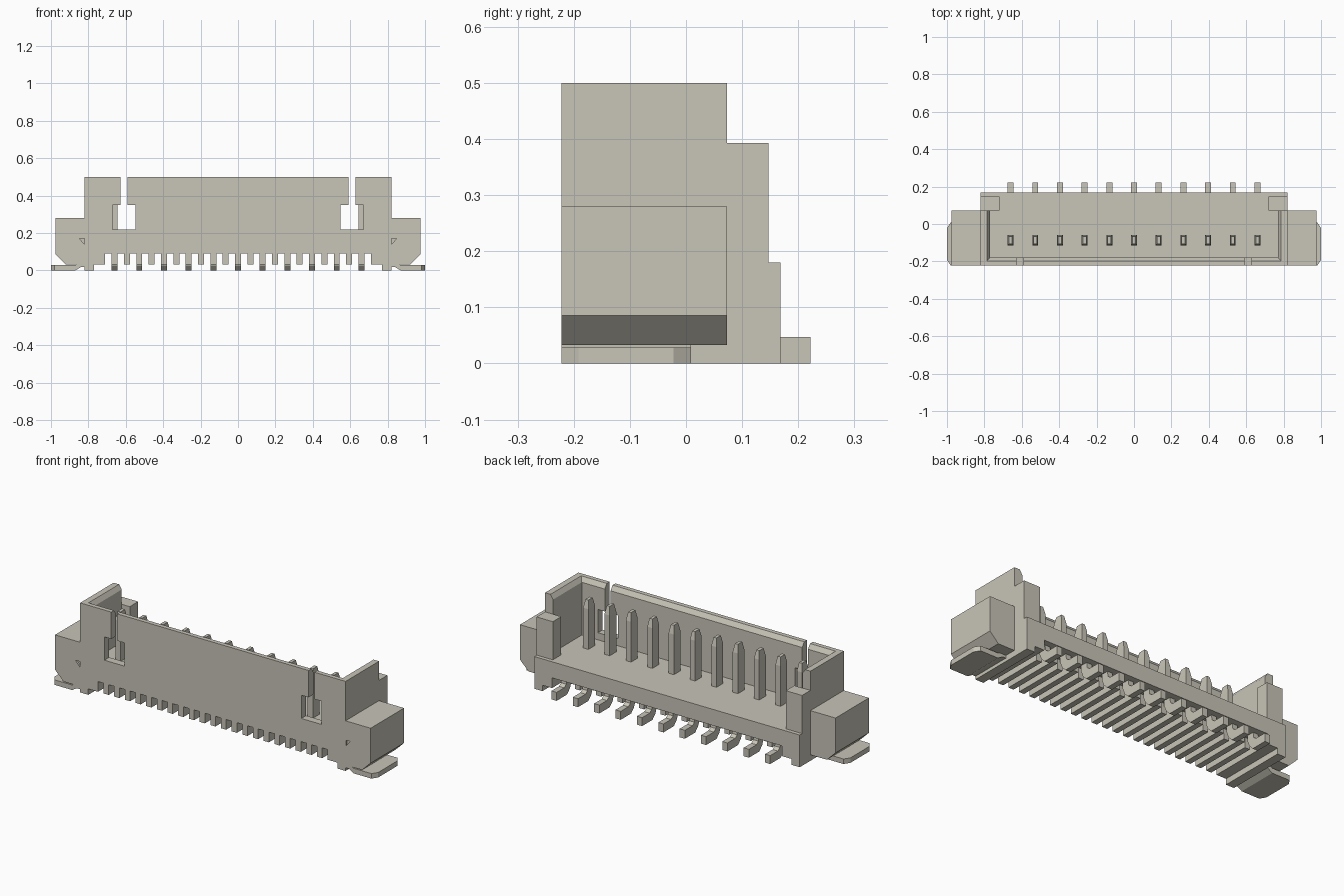
import bpy, bmesh
from mathutils import Vector

cube = bpy.data.objects.get("Cube")
if cube:
    bpy.data.objects.remove(cube, do_unlink=True)

ivory = bpy.data.materials.new("warm_grey_ivory")
colour = (0.58, 0.56, 0.48, 1)
ivory.diffuse_color = colour
ivory.use_nodes = True
ivory.node_tree.nodes["Principled BSDF"].inputs["Base Color"].default_value = colour


def finish(name, bm):
    bmesh.ops.recalc_face_normals(bm, faces=bm.faces)
    mesh = bpy.data.meshes.new(name)
    bm.to_mesh(mesh)
    bm.free()
    mesh.materials.append(ivory)
    obj = bpy.data.objects.new(name, mesh)
    bpy.context.collection.objects.link(obj)
    return obj


def prism(name, points, axis, low, high):
    """Extrude a flat outline along the x, y or z axis."""
    place = {"x": lambda a, b: (low, a, b),
             "y": lambda a, b: (a, low, b),
             "z": lambda a, b: (a, b, low)}[axis]
    bm = bmesh.new()
    face = bm.faces.new([bm.verts.new(place(a, b)) for a, b in points])
    new = bmesh.ops.extrude_face_region(bm, geom=[face])["geom"]
    shift = Vector([high - low if axis == k else 0 for k in "xyz"])
    bmesh.ops.translate(bm, vec=shift,
                        verts=[v for v in new if isinstance(v, bmesh.types.BMVert)])
    return finish(name, bm)


def box(name, x0, x1, y0, y1, z0, z1):
    return prism(name, [(x0, y0), (x1, y0), (x1, y1), (x0, y1)], "z", z0, z1)


def taper(name, lower, upper, z0, z1):
    """Loft between two rectangles given as x0, x1, y0, y1."""
    bm = bmesh.new()
    rings = []
    for (x0, x1, y0, y1), z in ((lower, z0), (upper, z1)):
        rings.append([bm.verts.new((x, y, z))
                      for x, y in ((x0, y0), (x1, y0), (x1, y1), (x0, y1))])
    for ring in rings:
        bm.faces.new(ring)
    for i in range(4):
        j = (i + 1) % 4
        bm.faces.new((rings[0][i], rings[0][j], rings[1][j], rings[1][i]))
    return finish(name, bm)


def cut(target, cutter):
    cutter.hide_render = True
    mod = target.modifiers.new("cut", "BOOLEAN")
    mod.operation = "DIFFERENCE"
    mod.solver = "EXACT"
    mod.object = cutter
    bpy.context.view_layer.objects.active = target
    bpy.ops.object.modifier_apply(modifier=mod.name)
    bpy.data.objects.remove(cutter, do_unlink=True)


def sided(points, side):
    return [(side * a, b) for a, b in points]


FRONT, MID, BACK = -0.222, 0.073, 0.168
WIDE, FLOOR, UNDER, TOP = 0.82, 0.18, 0.09, 0.5

# Housing with an open-backed cavity and a bevelled inner rim
housing = box("housing", -WIDE, WIDE, FRONT, MID, UNDER, TOP)
cut(housing, box("cavity", -0.77, 0.77, -0.18, 0.3, FLOOR, 0.6))
cut(housing, taper("rim_bevel", (-0.77, 0.77, -0.18, 0.3),
                   (-0.802, 0.802, -0.215, 0.3), 0.475, 0.525))
for side in (-1, 1):
    # Keyhole latch opening in the front wall
    keyhole = [(0.547, 0.22), (0.67, 0.22), (0.67, 0.35), (0.628, 0.35),
               (0.628, 0.6), (0.592, 0.6), (0.592, 0.35), (0.547, 0.35)]
    cut(housing, prism("keyhole", sided(keyhole, side), "y", -0.3, -0.15))

# Rear floor ledge
box("rear_ledge", -WIDE, WIDE, MID, BACK, UNDER, FLOOR)

for side, label in ((1, "left"), (-1, "right")):
    # Corner feet, rear posts and side blocks
    foot = [(0.71, UNDER), (0.71, 0.033), (0.77, 0.033), (0.77, 0),
            (WIDE, 0), (WIDE, UNDER)]
    prism(label + "_foot", sided(foot, side), "y", FRONT, BACK)
    post = sorted((side * 0.72, side * WIDE))
    box(label + "_rear_post", *post, MID, 0.147, FLOOR, 0.393)
    block = [(WIDE, 0.033), (0.922, 0.033), (0.975, 0.085),
             (0.975, 0.28), (WIDE, 0.28)]
    side_block = prism(label + "_side_block", sided(block, side), "y", FRONT, MID)
    # Small triangular moulded mark
    mark = [(0.822, 0.172), (0.85, 0.172), (0.822, 0.142)]
    cut(side_block, prism("mark", sided(mark, side), "y", -0.3, FRONT + 0.01))
    # Solder tab with clipped corners and a raised inner bend
    tab = [(0.87, FRONT), (0.98, FRONT), (1, -0.192), (1, -0.022),
           (0.98, 0.009), (0.87, 0.009)]
    prism(label + "_solder_tab", sided(tab, side), "z", 0, 0.028)
    bend = [(0.87, 0), (0.87, 0.028), (0.84, 0.045), (0.815, 0.045),
            (0.815, 0.018), (0.84, 0.018)]
    prism(label + "_tab_bend", sided(bend, side), "y", FRONT, 0.009)

# Underside ribs, one beneath each contact and one between
PITCH = 0.132
for i in range(-10, 11):
    x = i * PITCH / 2
    end = 0.07 if i % 2 == 0 else 0.11
    box("underside_rib", x - 0.016, x + 0.016, FRONT, end, 0.033, UNDER)

# Contacts: upright post with tapered tip, and a bent tail behind
tail = [(0.09, 0.1), (0.09, 0.06), (0.105, 0.025), (0.13, 0), (0.222, 0),
        (0.222, 0.047), (0.155, 0.047), (0.137, 0.06), (0.132, 0.1)]
for i in range(-5, 6):
    x = i * PITCH
    body = (x - 0.016, x + 0.016, -0.116, -0.058)
    tip = (x - 0.009, x + 0.009, -0.106, -0.068)
    box("contact_post", *body, FLOOR - 0.01, 0.405)
    taper("contact_tip", body, tip, 0.405, 0.45)
    prism("contact_tail", tail, "x", x - 0.016, x + 0.016)
